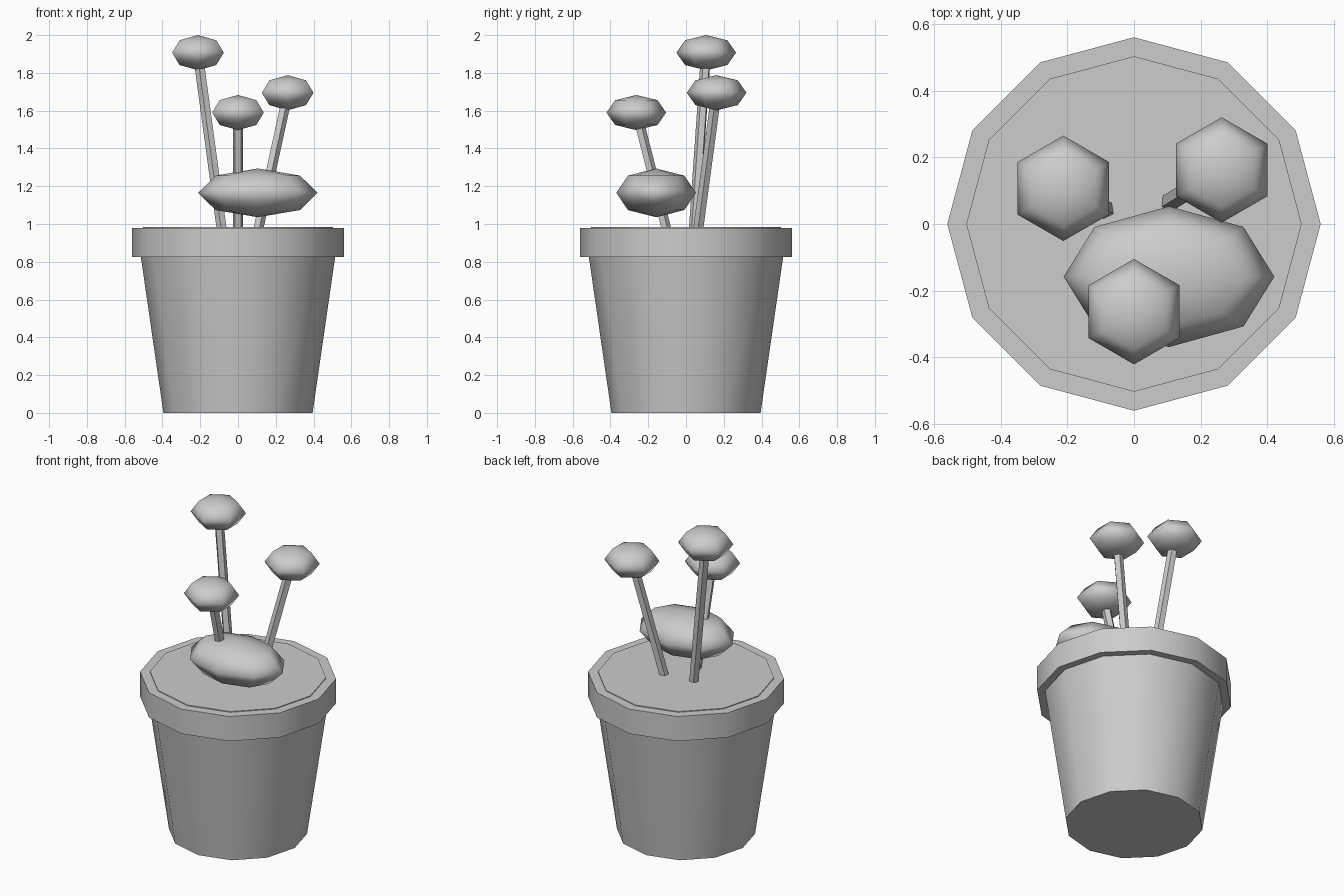
import bpy, bmesh, math
from mathutils import Vector

if "Cube" in bpy.data.objects:
    bpy.data.objects.remove(bpy.data.objects["Cube"])

grey = bpy.data.materials.new("plain grey")
grey.diffuse_color = (0.604, 0.604, 0.604, 1)
grey.use_nodes = True
grey.node_tree.nodes["Principled BSDF"].inputs["Base Color"].default_value = grey.diffuse_color


def lathe(name, profile, sides, start=0.0, loc=(0, 0, 0), scale=(1, 1, 1), axis=(0, 0, 1), angle=50):
    """Turn a (radius, height) profile, listed bottom to top; radius 0 is a pole, open ends are capped."""
    bm = bmesh.new()
    rings = []
    for r, z in profile:
        if r == 0:
            rings.append([bm.verts.new((0, 0, z))] * sides)
        else:
            rings.append([bm.verts.new((r * math.cos(start + math.tau * i / sides),
                                        r * math.sin(start + math.tau * i / sides), z))
                          for i in range(sides)])
    for a, b in zip(rings, rings[1:]):
        for i in range(sides):
            j = (i + 1) % sides
            bm.faces.new(list(dict.fromkeys((a[i], a[j], b[j], b[i]))))
    if profile[0][0]:
        bm.faces.new(rings[0][::-1])
    if profile[-1][0]:
        bm.faces.new(rings[-1])
    bmesh.ops.recalc_face_normals(bm, faces=bm.faces)
    me = bpy.data.meshes.new(name)
    bm.to_mesh(me)
    bm.free()
    me.materials.append(grey)
    ob = bpy.data.objects.new(name, me)
    bpy.context.collection.objects.link(ob)
    ob.location, ob.scale = loc, scale
    ob.rotation_euler = Vector(axis).to_track_quat('Z', 'Y').to_euler()
    bpy.ops.object.select_all(action='DESELECT')
    ob.select_set(True)
    bpy.context.view_layer.objects.active = ob
    bpy.ops.object.shade_smooth_by_angle(angle=math.radians(angle))
    return ob


# pot, rim and soil
lathe("pot_body", [(0.395, 0), (0.515, 0.83)], 12)
lathe("pot_rim", [(0.56, 0.825), (0.56, 0.98)], 12)
lathe("soil", [(0.503, 0.95), (0.503, 0.985)], 12)

# faceted ball: four rings
s = math.sqrt(0.5)
ball = [(0, -1), (s, -s), (1, 0), (s, s), (0, 1)]

# three leaning stems with flower heads
heads = {"left": (-0.212, 0.107, 1.907), "right": (0.263, 0.162, 1.695), "front": (0, -0.263, 1.59)}
for side, p in heads.items():
    head = Vector(p)
    base = Vector((head.x * 0.4, head.y * 0.4, 0.97))
    way = head - base
    lathe(side + "_stem", [(0.028, 0), (0.028, way.length)], 5, math.pi / 2, base, axis=way)
    lathe(side + "_flower_head", ball, 6, math.pi / 2, head, (0.158, 0.158, 0.093), angle=60)

# wide low leaf clump
lathe("leaf_clump", ball, 8, 0, (0.105, -0.158, 1.165), (0.316, 0.211, 0.129), angle=60)
